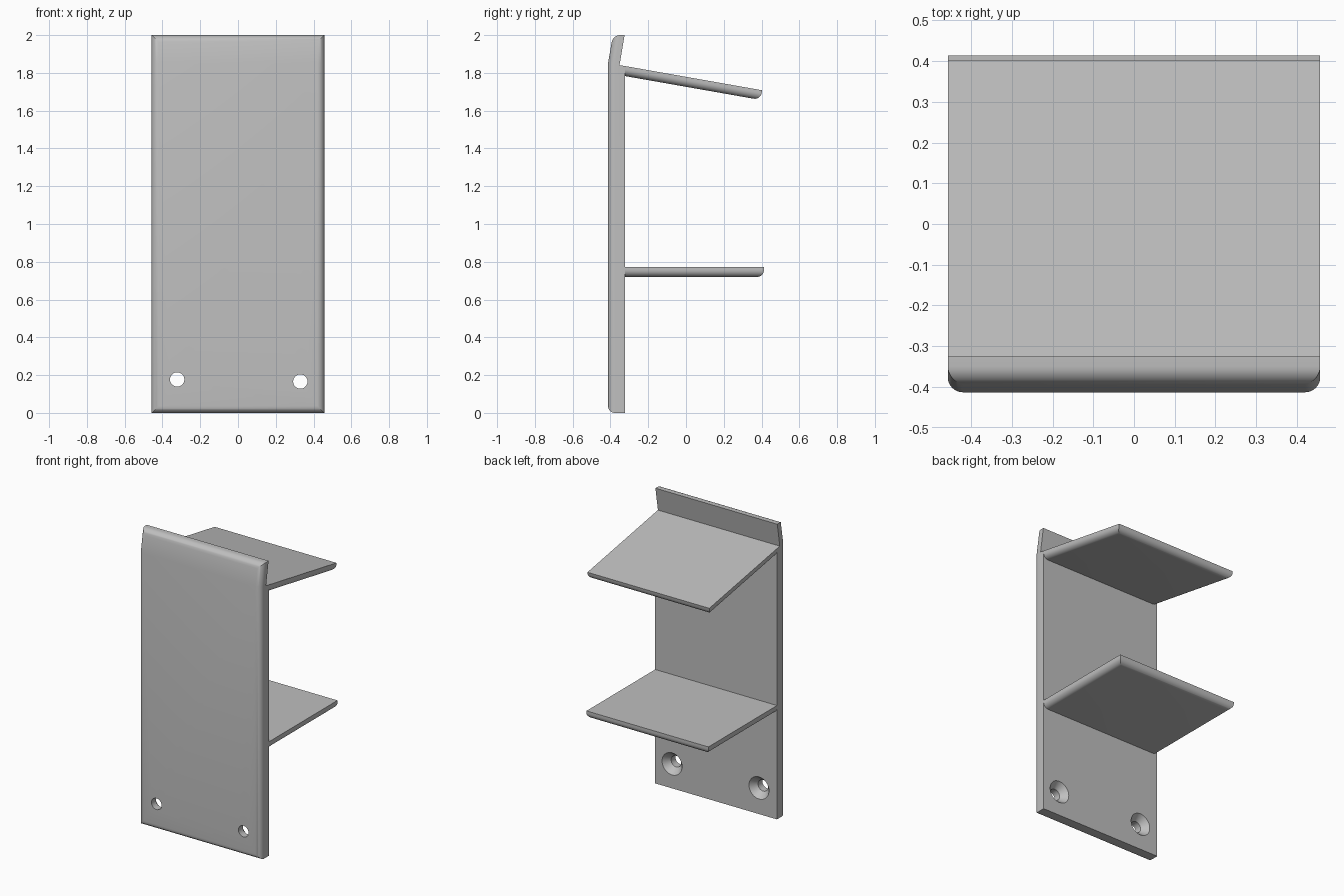
import bpy, bmesh, math

cube = bpy.data.objects.get("Cube")
if cube:
    bpy.data.objects.remove(cube, do_unlink=True)

HALF_WIDTH = 0.457
FILLET = 0.037
PANEL_BACK = -0.322

grey = bpy.data.materials.new("plain grey")
grey.use_nodes = True
colour = (0.52, 0.52, 0.52, 1)
grey.diffuse_color = colour
grey.node_tree.nodes["Principled BSDF"].inputs["Base Color"].default_value = colour


def add_object(name, bm):
    bmesh.ops.recalc_face_normals(bm, faces=bm.faces)
    mesh = bpy.data.meshes.new(name)
    bm.to_mesh(mesh)
    bm.free()
    mesh.materials.append(grey)
    obj = bpy.data.objects.new(name, mesh)
    bpy.context.collection.objects.link(obj)
    return obj


def smooth(obj):
    bpy.ops.object.select_all(action="DESELECT")
    obj.select_set(True)
    bpy.context.view_layer.objects.active = obj
    bpy.ops.object.shade_smooth_by_angle(angle=math.radians(25))


def board(name, profile, rounded):
    """Extrude a y-z profile across the width; round the edges that lie
    entirely on the listed profile points."""
    bm = bmesh.new()
    verts = [bm.verts.new((-HALF_WIDTH, y, z)) for y, z in profile]
    chosen = [verts[i] for i in rounded]
    face = bm.faces.new(verts)
    result = bmesh.ops.extrude_face_region(bm, geom=[face], use_keep_orig=True)
    new = [g for g in result["geom"] if isinstance(g, bmesh.types.BMVert)]
    for v in new:
        v.co.x = HALF_WIDTH
    # rounded long edges at the first and last listed point, plus side edges
    points = [profile[i] for i in rounded]
    ends = (points[0], points[-1])

    def index(v, pts):
        return any(abs(v.co.y - y) + abs(v.co.z - z) < 1e-5 for y, z in pts)

    edges = []
    for e in bm.edges:
        a, b = e.verts
        across = abs(a.co.x - b.co.x) > 0.1
        if across and all(index(v, ends[:1] if name != "wall_panel" else ends) for v in e.verts):
            edges.append(e)
        elif not across and index(a, points) and index(b, points):
            edges.append(e)
    bmesh.ops.recalc_face_normals(bm, faces=bm.faces)
    bmesh.ops.bevel(bm, geom=edges, offset=FILLET, offset_type="OFFSET",
                    segments=8, profile=0.5, affect="EDGES")
    return add_object(name, bm)


# Upright panel with the lip leaning back at the top
panel = board("wall_panel", [
    (-0.413, 0), (-0.413, 1.85), (-0.387, 2.0), (-0.325, 2.0),
    (-0.352, 1.841), (PANEL_BACK, 1.836), (PANEL_BACK, 0)], [0, 1, 2])

# Countersunk screw holes, opening on the shelf side
for x, z in ((-0.322, 0.177), (0.33, 0.166)):
    bm = bmesh.new()
    outline = [(0, -0.5), (0.038, -0.5), (0.038, -0.366),
               (0.075, PANEL_BACK), (0.075, -0.25), (0, -0.25)]
    vs = [bm.verts.new((x + r, y, z)) for r, y in outline]
    es = [bm.edges.new(pair) for pair in zip(vs, vs[1:])]
    bmesh.ops.spin(bm, geom=vs + es, cent=(x, 0, z), axis=(0, 1, 0),
                   angle=math.tau, steps=40)
    bmesh.ops.remove_doubles(bm, verts=bm.verts, dist=1e-5)
    cutter = add_object("screw_hole_cutter", bm)
    cutter.hide_render = True
    cut = panel.modifiers.new("screw hole", "BOOLEAN")
    cut.operation = "DIFFERENCE"
    cut.solver = "EXACT"
    cut.object = cutter
    bpy.context.view_layer.objects.active = panel
    bpy.ops.object.modifier_apply(modifier=cut.name)
    bpy.data.objects.remove(cutter, do_unlink=True)
smooth(panel)

# Shelves, rounded underneath along the free end and both sides
smooth(board("lower_shelf", [
    (0.413, 0.72), (PANEL_BACK, 0.72), (PANEL_BACK, 0.772), (0.413, 0.772)], [0, 1]))
smooth(board("upper_shelf", [
    (0.394, 1.657), (PANEL_BACK, 1.783), (PANEL_BACK, 1.836), (0.403, 1.708)], [0, 1]))
